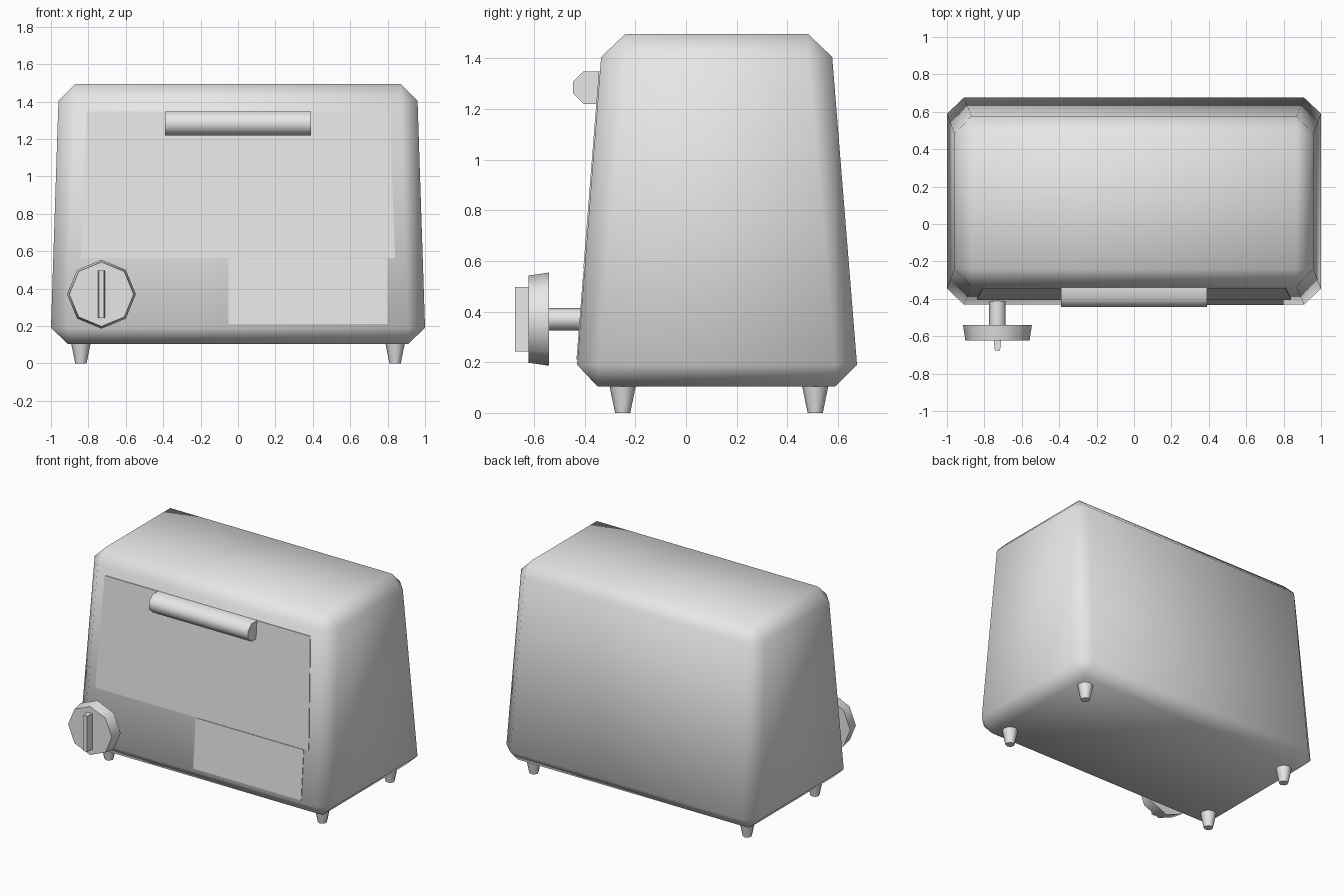
import bpy, bmesh, math

if "Cube" in bpy.data.objects:
    bpy.data.objects.remove(bpy.data.objects["Cube"])

grey = bpy.data.materials.new("plain grey")
grey.diffuse_color = (0.8, 0.8, 0.8, 1)
grey.use_nodes = True
grey.node_tree.nodes["Principled BSDF"].inputs["Base Color"].default_value = grey.diffuse_color


def finish(name, bm, angle):
    """Turn a bmesh into a named, shaded object."""
    bmesh.ops.recalc_face_normals(bm, faces=bm.faces)
    mesh = bpy.data.meshes.new(name)
    bm.to_mesh(mesh)
    bm.free()
    mesh.materials.append(grey)
    obj = bpy.data.objects.new(name, mesh)
    bpy.context.collection.objects.link(obj)
    bpy.ops.object.select_all(action='DESELECT')
    obj.select_set(True)
    bpy.context.view_layer.objects.active = obj
    if angle:
        bpy.ops.object.shade_smooth_by_angle(angle=math.radians(angle))
    return obj


def loft(name, rings, angle=60):
    """Skin equal-length rings of points and cap both ends."""
    bm = bmesh.new()
    loops = [[bm.verts.new(p) for p in ring] for ring in rings]
    n = len(loops[0])
    for a, b in zip(loops, loops[1:]):
        for i in range(n):
            j = (i + 1) % n
            bm.faces.new((a[i], a[j], b[j], b[i]))
    bm.faces.new(loops[0])
    bm.faces.new(loops[-1])
    # merge doubled corners, which turns their side quads into triangles
    bmesh.ops.remove_doubles(bm, verts=bm.verts, dist=1e-5)
    return finish(name, bm, angle)


def chamfered(z, hx, y0, y1, cx, cy):
    """Rectangle with cut corners at height z."""
    return [(hx, y0 + cy, z), (hx, y1 - cy, z), (hx - cx, y1, z), (-hx + cx, y1, z),
            (-hx, y1 - cy, z), (-hx, y0 + cy, z), (-hx + cx, y0, z), (hx - cx, y0, z)]


def circle(cx, c2, r, t, n, axis):
    """Ring around the z or y axis at distance t along it."""
    pts = []
    for i in range(n):
        a = 2 * math.pi * i / n
        u, v = cx + r * math.cos(a), c2 + r * math.sin(a)
        pts.append((u, v, t) if axis == 'z' else (u, t, v))
    return pts


def front_y(z):
    """Depth of the sloping front face."""
    return -0.43 + (z - 0.19) * 0.095 / 1.21


def front_plate(name, x0, x1, z0, z1, out, inset=0.0):
    """Thin plate lying on the sloping front."""
    outline = [(x0, z0), (x1, z0), (x1 - inset, z1), (x0 + inset, z1)]
    rings = [[(x, front_y(z) + d, z) for x, z in outline] for d in (0.003, -out)]
    return loft(name, rings, 0)


# Tapered body with chamfered edges
loft("body", [
    chamfered(0.105, 0.91, -0.35, 0.59, 0, 0),
    chamfered(0.19, 1.0, -0.43, 0.675, 0.09, 0.085),
    chamfered(1.405, 0.96, -0.335, 0.577, 0.09, 0.095),
    chamfered(1.495, 0.87, -0.24, 0.482, 0, 0)])

# Door and lower front panel
front_plate("door", -0.84, 0.84, 0.565, 1.347, 0.005, 0.03)
front_plate("lower_panel", -0.05, 0.80, 0.21, 0.56, 0.004)

# Door handle bar
profile = [(-0.335, 1.22), (-0.405, 1.22), (-0.445, 1.26),
           (-0.445, 1.308), (-0.405, 1.347), (-0.335, 1.347)]
loft("door_handle", [[(x, y, z) for y, z in profile] for x in (-0.39, 0.39)])

# Dial: shaft, eight-sided knob and tapered grip
KX, KZ = -0.73, 0.37
loft("dial_shaft", [circle(KX, KZ, 0.044, y, 8, 'y') for y in (-0.40, -0.545)])
loft("dial_knob", [circle(KX, KZ, r, y, 8, 'y')
                   for r, y in ((0.184, -0.54), (0.172, -0.622))])
loft("dial_grip", [[(KX + sx * w, y, KZ + sz * 0.127)
                    for sx, sz in ((-1, -1), (1, -1), (1, 1), (-1, 1))]
                   for w, y in ((0.02, -0.615), (0.014, -0.675))], 0)

# Four tapered feet
for sx, side in ((-1, "left"), (1, "right")):
    for y, end in ((-0.25, "front"), (0.51, "back")):
        loft(f"{end}_{side}_foot", [circle(sx * 0.84, y, r, z, 8, 'z')
                                    for r, z in ((0.03, 0), (0.052, 0.107))])
